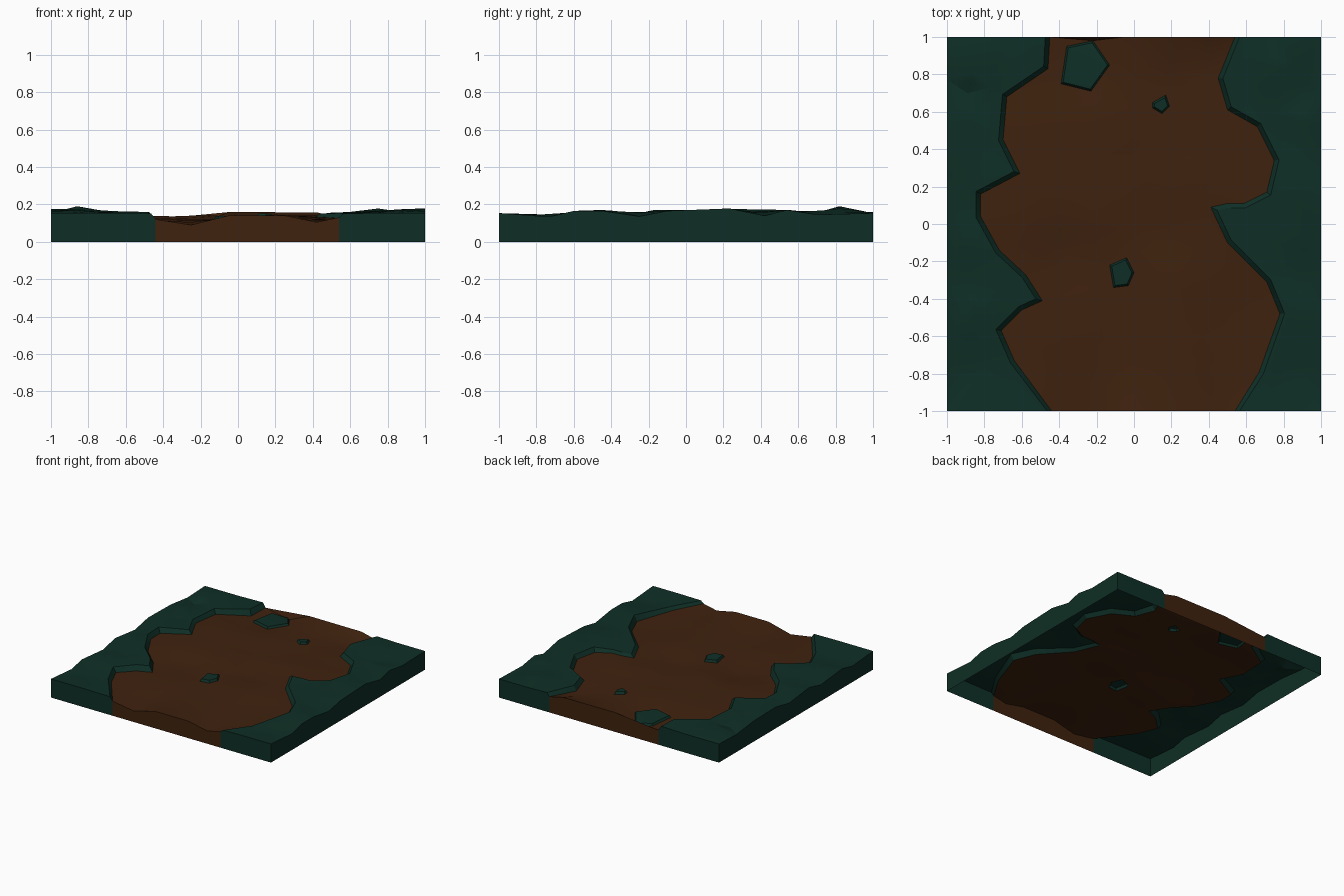
import bpy, bmesh, math, random
from mathutils import Vector
from mathutils.geometry import delaunay_2d_cdt

random.seed(4)
if "Cube" in bpy.data.objects:
    bpy.data.objects.remove(bpy.data.objects["Cube"])


def make_material(name, colour):
    """A matt colour without shine."""
    mat = bpy.data.materials.new(name)
    mat.use_nodes = True
    mat.diffuse_color = (*colour, 1)
    mat.specular_intensity = 0
    mat.roughness = 1
    shader = next(n for n in mat.node_tree.nodes if n.type == 'BSDF_PRINCIPLED')
    shader.inputs["Base Color"].default_value = (*colour, 1)
    shader.inputs["Roughness"].default_value = 1
    shader.inputs["Specular IOR Level"].default_value = 0
    return mat


dirt_brown = make_material("dirt brown", (.05, .016, .0045))
grass_green = make_material("grass green", (.0045, .028, .019))

# Outlines of the dirt path, from back to front
left_bank = [(-.45, 1), (-.46, .83), (-.68, .68), (-.7, .45), (-.61, .27), (-.82, .16),
             (-.82, .04), (-.72, -.14), (-.58, -.27), (-.49, -.41), (-.6, -.46),
             (-.71, -.57), (-.64, -.73), (-.44, -1)]
right_bank = [(.54, 1), (.45, .78), (.5, .61), (.66, .52), (.75, .34), (.71, .17),
              (.59, .11), (.5, .11), (.41, .09), (.5, -.1), (.71, -.31), (.78, -.48),
              (.67, -.79), (.54, -1)]
# Grass islands in the path, clockwise
islands = [[(-.36, .95), (-.22, .98), (-.13, .85), (-.23, .71), (-.39, .75)],
           [(.1, .65), (.17, .69), (.19, .63), (.15, .59), (.1, .62)],
           [(-.13, -.22), (-.04, -.18), (0, -.26), (-.03, -.33), (-.11, -.34)]]

# Dirt heights: a ridge across the middle, hollows at both ends
dirt_marks = [(-.5, .1, .14), (-.15, .1, .142), (.2, .2, .145), (.45, .28, .14),
              (-.35, -.18, .105), (.1, 0, .11), (-.1, .33, .125), (-.5, .45, .14),
              (0, .5, .14), (0, .8, .135), (.3, -.3, .135), (0, -.5, .12), (.3, -.6, .125),
              (-.4, -.6, .12), (.55, -.5, .115), (.5, .4, .125)]
for x, z in [(-.45, .12), (-.25, .09), (-.05, .14), (.25, .14), (.42, .105), (.54, .13)]:
    dirt_marks += [(x, side, z) for side in (-1, 1)]
for side in (-1, 1):
    dirt_marks += [(-.25, side * .84, .105), (.4, side * .85, .115)]

# Grass heights: hills along both banks, lower beside the path and at the rim
grass_marks = [(-.86, .82, .19), (.75, .82, .178), (-.65, -.38, .16), (.56, 0, .15),
               (.6, .75, .152), (-.55, .8, .16)]
for y, z in [(-.85, .137), (-.73, .128), (-.6, .16), (-.45, .17), (-.05, .17), (.23, .175),
             (.38, .155), (.54, .17), (.7, .145)]:
    grass_marks += [(side * .89, y, z) for side in (-1, 1)]
grass_marks += [(x, y, .153) for x in (-1, -.7, .75, 1) for y in (-1, 1)]
grass_marks += [(-1, y, z) for y, z in [(-.73, .13), (-.6, .16), (-.32, .12), (-.17, .17),
                                        (.09, .14), (.26, .175), (.55, .17), (.77, .145)]]
grass_marks += [(1, y, z) for y, z in [(-.73, .13), (-.6, .165), (-.45, .165), (-.25, .12),
                                       (-.1, .165), (.23, .178), (.42, .13), (.54, .17),
                                       (.7, .145)]]


def height(marks, p):
    """Blend the marks by inverse distance."""
    total = weight = 0
    for x, y, z in marks:
        w = 1 / (math.hypot(p[0] - x, p[1] - y) ** 3 + 1e-6)
        total += w * z
        weight += w
    return total / weight


def dirt_height(p):
    return height(dirt_marks, p)


def grass_height(p):
    return max(height(grass_marks, p), dirt_height(p) + .012)


def island_height(p):
    return dirt_height(p) + .018


def offset(line, dist, closed=False):
    """Shift a line to its right-hand side; open ends slide along x."""
    pts, out = [Vector(p) for p in line], []
    n = len(pts)
    for i, p in enumerate(pts):
        if not closed and i in (0, n - 1):
            out.append((p.x - dist, p.y))
            continue
        a, b = (p - pts[i - 1]).normalized(), (pts[(i + 1) % n] - p).normalized()
        na, nb = Vector((a.y, -a.x)), Vector((b.y, -b.x))
        m = (na + nb).normalized()
        q = p + m * dist / max(m.dot(na), .6)
        out.append((q.x, q.y))
    return out


def inside(p, poly):
    hit = False
    for (ax, ay), (bx, by) in zip(poly, poly[1:] + poly[:1]):
        if (ay > p[1]) != (by > p[1]) and p[0] < ax + (p[1] - ay) * (bx - ax) / (by - ay):
            hit = not hit
    return hit


path_outline = left_bank + right_bank[::-1]


def region(p):
    if any(inside(p, island) for island in islands):
        return "island"
    return "dirt" if inside(p, path_outline) else "grass"


points, heights, edges, lines = [], [], [], []


def add_line(line, height_of, closed=False):
    start, n = len(points), len(line)
    count = n if closed else n - 1
    points.extend(Vector(p) for p in line)
    heights.extend(height_of(p) for p in line)
    edges.extend((start + i, start + (i + 1) % n) for i in range(count))
    lines.extend((points[a], points[b]) for a, b in edges[-count:])


# Each bank and island has a foot on the dirt and a raised grass rim
for bank, lip in ((left_bank, .024), (right_bank, -.024)):
    add_line(bank, dirt_height)
    add_line(offset(bank, lip), grass_height)
for island in islands:
    add_line(island, dirt_height, True)
    add_line(offset(island, .01, True), island_height, True)


def clear_of_lines(p, gap):
    for a, b in lines:
        t = max(0, min(1, (p - a).dot(b - a) / (b - a).length_squared))
        if (p - a - (b - a) * t).length < gap:
            return False
    return True


# Terrain points: the marks themselves, then a loose grid between them
grid = [(x / 8 + random.uniform(-.03, .03), y / 8 + random.uniform(-.03, .03))
        for x in range(-7, 8) for y in range(-7, 8)]
for p in [m[:2] for m in dirt_marks + grass_marks] + grid:
    v, kind = Vector(p), region(p)
    if kind != "island" and clear_of_lines(v, .035) and all((v - q).length > .05 for q in points):
        points.append(v)
        heights.append(dirt_height(p) if kind == "dirt" else grass_height(p))

flat, _, tris, origins, _, _ = delaunay_2d_cdt(points, edges, [], 0, 1e-5)
tops = [heights[o[0]] if o else dirt_height(p) for o, p in zip(origins, flat)]


def build_part(name, kind, mat):
    """Keep the faces of one region and drop a skirt from the tile's rim."""
    bm = bmesh.new()
    verts = [bm.verts.new((p.x, p.y, z)) for p, z in zip(flat, tops)]
    for tri in tris:
        centre = sum((flat[i] for i in tri), Vector((0, 0))) / 3
        if region(centre) == kind:
            bm.faces.new([verts[i] for i in tri])
    for face in list(bm.faces):
        for loop in list(face.loops):
            a, b = loop.vert.co, loop.link_loop_next.vert.co
            if any(abs(a[k]) > .999 and abs(a[k] - b[k]) < 1e-4 for k in (0, 1)):
                corners = [b, a, (a.x, a.y, 0), (b.x, b.y, 0)]
                bm.faces.new([bm.verts.new(c) for c in corners])
    bmesh.ops.delete(bm, geom=[v for v in bm.verts if not v.link_faces], context='VERTS')
    bmesh.ops.remove_doubles(bm, verts=bm.verts, dist=1e-4)
    mesh = bpy.data.meshes.new(name)
    bm.to_mesh(mesh)
    bm.free()
    mesh.materials.append(mat)
    obj = bpy.data.objects.new(name, mesh)
    bpy.context.collection.objects.link(obj)
    bpy.ops.object.select_all(action='DESELECT')
    obj.select_set(True)
    bpy.context.view_layer.objects.active = obj
    bpy.ops.object.shade_smooth_by_angle(angle=math.radians(25))


build_part("dirt_path", "dirt", dirt_brown)
build_part("grass_banks", "grass", grass_green)
build_part("grass_islands", "island", grass_green)
